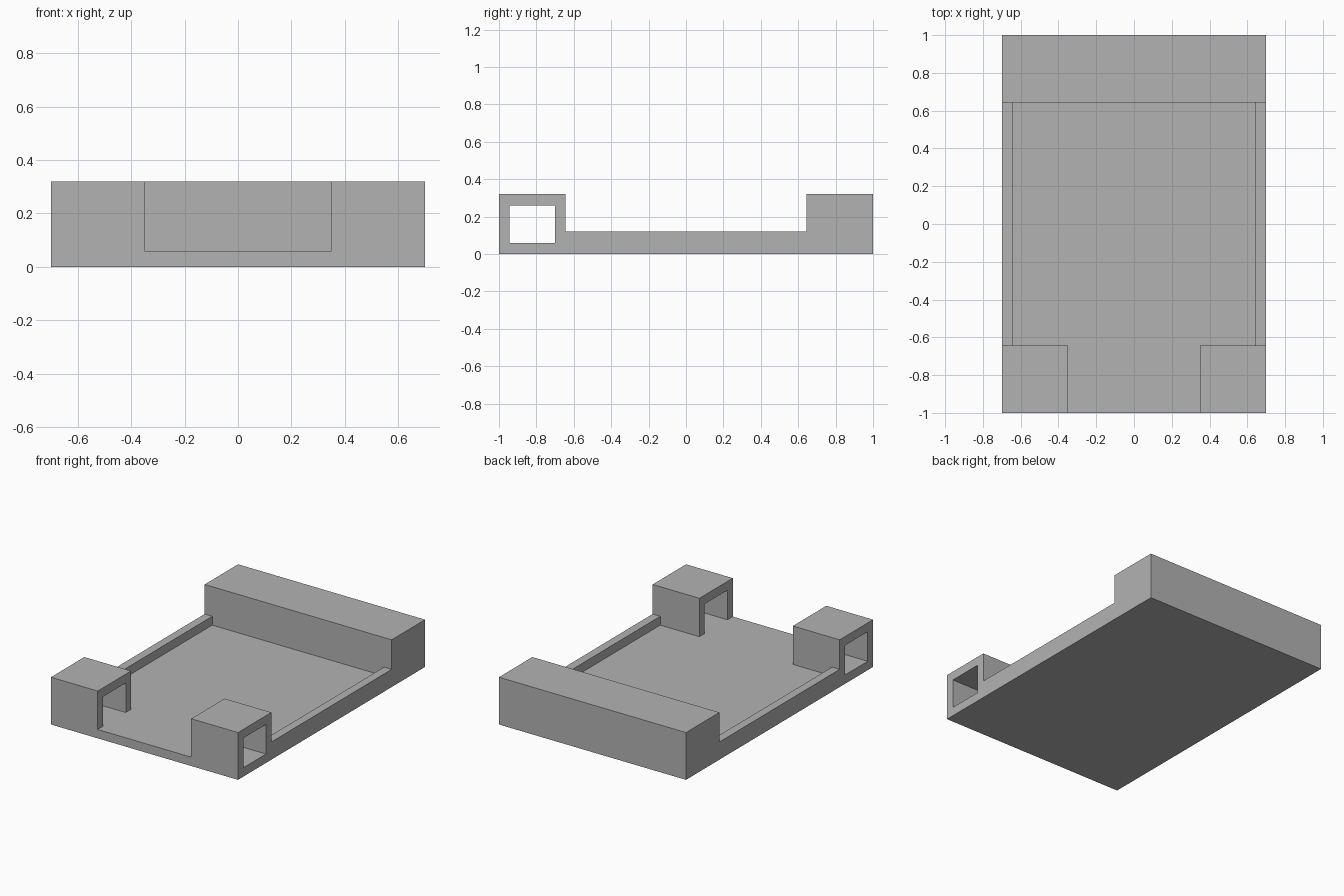
import bpy, bmesh
from math import radians
from mathutils import Vector

cube = bpy.data.objects.get("Cube")
if cube:
    bpy.data.objects.remove(cube, do_unlink=True)

# Main dimensions
HALF_W, HALF_L, HEIGHT = 0.70, 1.0, 0.32
FLOOR, RIM = 0.06, 0.12
WELL = 0.643           # half size of the recessed floor, also the block edges
POST_IN = 0.35         # inner face of the front posts

grey = bpy.data.materials.new("plain grey")
grey.use_nodes = True
grey.diffuse_color = (0.45, 0.45, 0.45, 1)
grey.node_tree.nodes["Principled BSDF"].inputs["Base Color"].default_value = (0.45, 0.45, 0.45, 1)


def prism(name, points, direction):
    """Solid made by sweeping a closed outline along a direction."""
    bm = bmesh.new()
    face = bm.faces.new([bm.verts.new(p) for p in points])
    swept = bmesh.ops.extrude_face_region(bm, geom=[face])["geom"]
    verts = [g for g in swept if isinstance(g, bmesh.types.BMVert)]
    bmesh.ops.translate(bm, verts=verts, vec=Vector(direction))
    bmesh.ops.recalc_face_normals(bm, faces=bm.faces)
    mesh = bpy.data.meshes.new(name)
    bm.to_mesh(mesh)
    bm.free()
    obj = bpy.data.objects.new(name, mesh)
    bpy.context.collection.objects.link(obj)
    return obj


def cut(body, cutter):
    """Subtract the cutter from the body and remove it."""
    mod = body.modifiers.new("cut", "BOOLEAN")
    mod.operation, mod.solver, mod.object = "DIFFERENCE", "EXACT", cutter
    bpy.context.view_layer.objects.active = body
    bpy.ops.object.modifier_apply(modifier=mod.name)
    bpy.data.objects.remove(cutter, do_unlink=True)


# Side profile: front posts, low rim, tall back block
side = [(-HALF_L, 0), (HALF_L, 0), (HALF_L, HEIGHT), (WELL, HEIGHT),
        (WELL, RIM), (-WELL, RIM), (-WELL, HEIGHT), (-HALF_L, HEIGHT)]
tray = prism("tray", [(-HALF_W, y, z) for y, z in side], (2 * HALF_W, 0, 0))

# Recessed floor, open at the front between the posts
plan = [(-WELL, WELL), (-WELL, -WELL), (-POST_IN, -WELL), (-POST_IN, -1.2),
        (POST_IN, -1.2), (POST_IN, -WELL), (WELL, -WELL), (WELL, WELL)]
cut(tray, prism("well_cutter", [(x, y, FLOOR) for x, y in plan], (0, 0, 1)))

# Square tunnel through both front posts
hole = [(-0.943, FLOOR), (-0.70, FLOOR), (-0.70, 0.26), (-0.943, 0.26)]
cut(tray, prism("tunnel_cutter", [(-1, y, z) for y, z in hole], (2, 0, 0)))

# Merge coplanar faces left by the cuts
bm = bmesh.new()
bm.from_mesh(tray.data)
bmesh.ops.remove_doubles(bm, verts=bm.verts, dist=0.0001)
bmesh.ops.dissolve_limit(bm, angle_limit=radians(1), verts=bm.verts, edges=bm.edges)
bm.to_mesh(tray.data)
bm.free()
tray.data.materials.clear()
tray.data.materials.append(grey)
